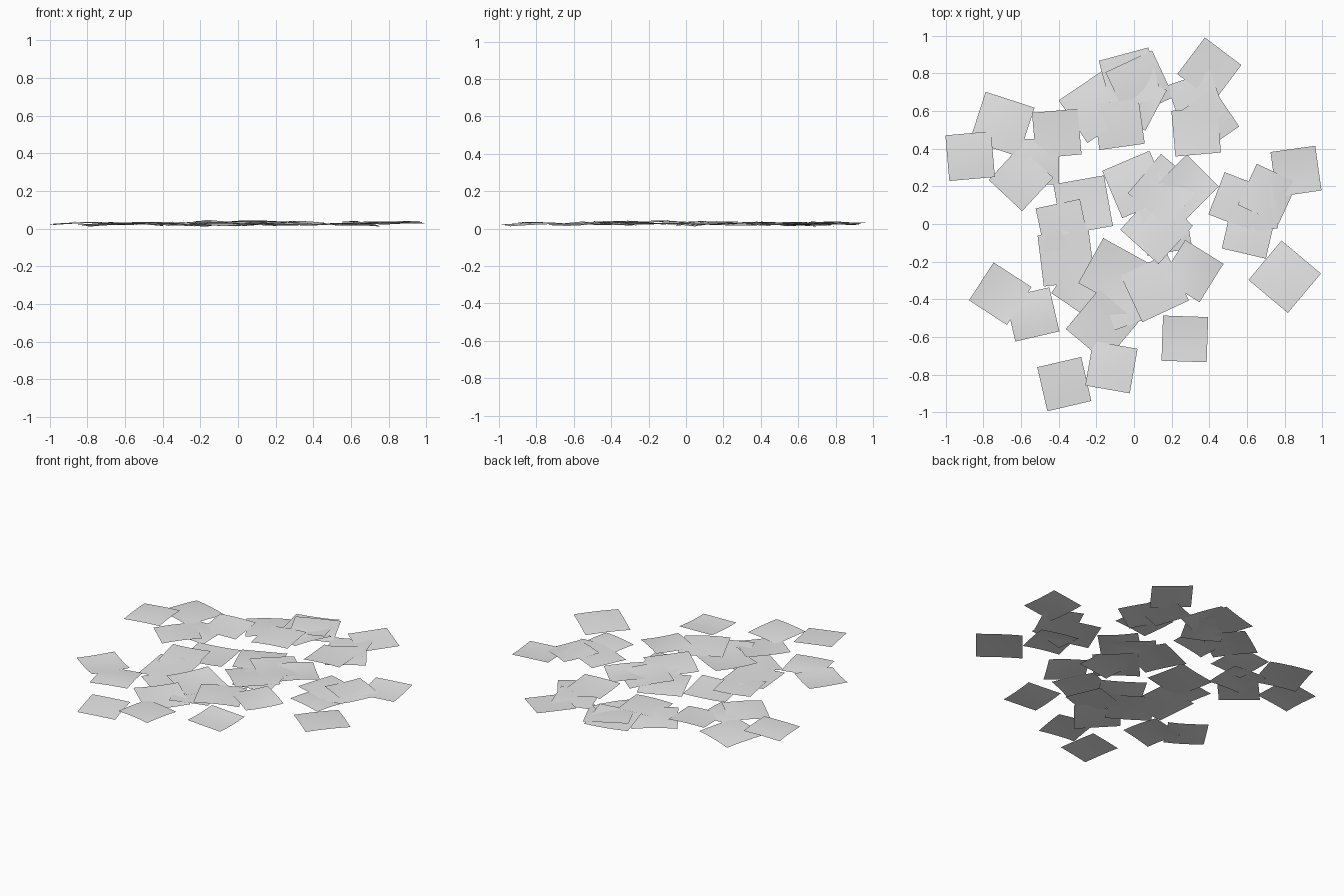
import bpy
import bmesh
import math
import random
from mathutils import Matrix, Vector

default_cube = bpy.data.objects.get("Cube")
if default_cube:
    bpy.data.objects.remove(default_cube, do_unlink=True)

random.seed(7)

# One pale grey material shared by every sheet
grey = bpy.data.materials.new("pale grey")
grey.use_nodes = True
colour = (0.8, 0.8, 0.8, 1)
grey.diffuse_color = colour
grey.node_tree.nodes["Principled BSDF"].inputs["Base Color"].default_value = colour

SEGMENTS = 4
MID_HEIGHT = 0.029
MIN_HEIGHT, MAX_HEIGHT = 0.008, 0.051


def add_sheet(name, x, y, angle, size):
    """A thin square sheet, slightly curled and tilted, lying in the scatter."""
    bm = bmesh.new()
    bmesh.ops.create_grid(bm, x_segments=SEGMENTS, y_segments=SEGMENTS, size=size / 2)

    # Gentle curl along both directions
    curl_u = random.uniform(-0.006, 0.006)
    curl_v = random.uniform(-0.006, 0.006)
    for vert in bm.verts:
        u, v = vert.co.x / (size / 2), vert.co.y / (size / 2)
        vert.co.z = curl_u * (u * u - 0.5) + curl_v * (v * v - 0.5)

    # Small random tilt, then turn into place
    tilt = Matrix.Rotation(math.radians(random.uniform(-3, 3)), 4, "X")
    tilt = tilt @ Matrix.Rotation(math.radians(random.uniform(-3, 3)), 4, "Y")
    turn = Matrix.Rotation(math.radians(angle), 4, "Z")
    height = MID_HEIGHT + random.uniform(-0.007, 0.007)
    place = Matrix.Translation(Vector((x, y, height)))
    bmesh.ops.transform(bm, matrix=place @ tilt @ turn, verts=bm.verts)
    for vert in bm.verts:
        vert.co.z = min(max(vert.co.z, MIN_HEIGHT), MAX_HEIGHT)
    for face in bm.faces:
        face.smooth = True

    mesh = bpy.data.meshes.new(name)
    bm.to_mesh(mesh)
    bm.free()
    mesh.materials.append(grey)
    sheet = bpy.data.objects.new(name, mesh)
    bpy.context.scene.collection.objects.link(sheet)


# Placement of each sheet: x, y, turn in degrees
small_back = [
    (-.87, .36, 5), (-.6, .24, -43), (-.52, .33, 0), (-.41, .48, 5),
    (.01, .66, -28), (-.08, .53, 8), (.33, .66, 19), (.33, .49, 5),
    (.39, .55, 34), (.4, .82, -37),
]
small_middle = [
    (.28, .2, -45), (.17, -.03, 10), (-.38, -.01, 12), (.86, .28, 8),
    (.71, .16, -25), (.55, .12, -21), (.61, -.04, -13), (.63, .08, 8),
]
small_front = [
    (.27, -.61, -2), (-.37, -.85, 13), (-.12, -.76, -10), (-.54, -.48, 13),
    (-.71, -.37, -33), (.31, -.25, -32), (-.03, -.41, 20),
]
large = [
    (-.7, .53, -18), (-.21, .62, 34), (-.02, .77, 15), (.03, .74, 25),
    (.01, .21, 23), (.16, .18, -40), (.12, -.02, -42), (-.27, .1, 10),
    (-.36, -.18, 7), (-.11, -.26, -29), (-.25, -.33, -34), (.11, -.34, 25),
    (-.17, -.54, -40), (.8, -.28, -40),
]

groups = {
    "back_sheet": (small_back, 0.243),
    "middle_sheet": (small_middle, 0.24),
    "front_sheet": (small_front, 0.24),
    "large_sheet": (large, 0.273),
}
for label, (placements, size) in groups.items():
    for number, (x, y, angle) in enumerate(placements, start=1):
        add_sheet(f"{label}_{number}", x, y, angle, size)
